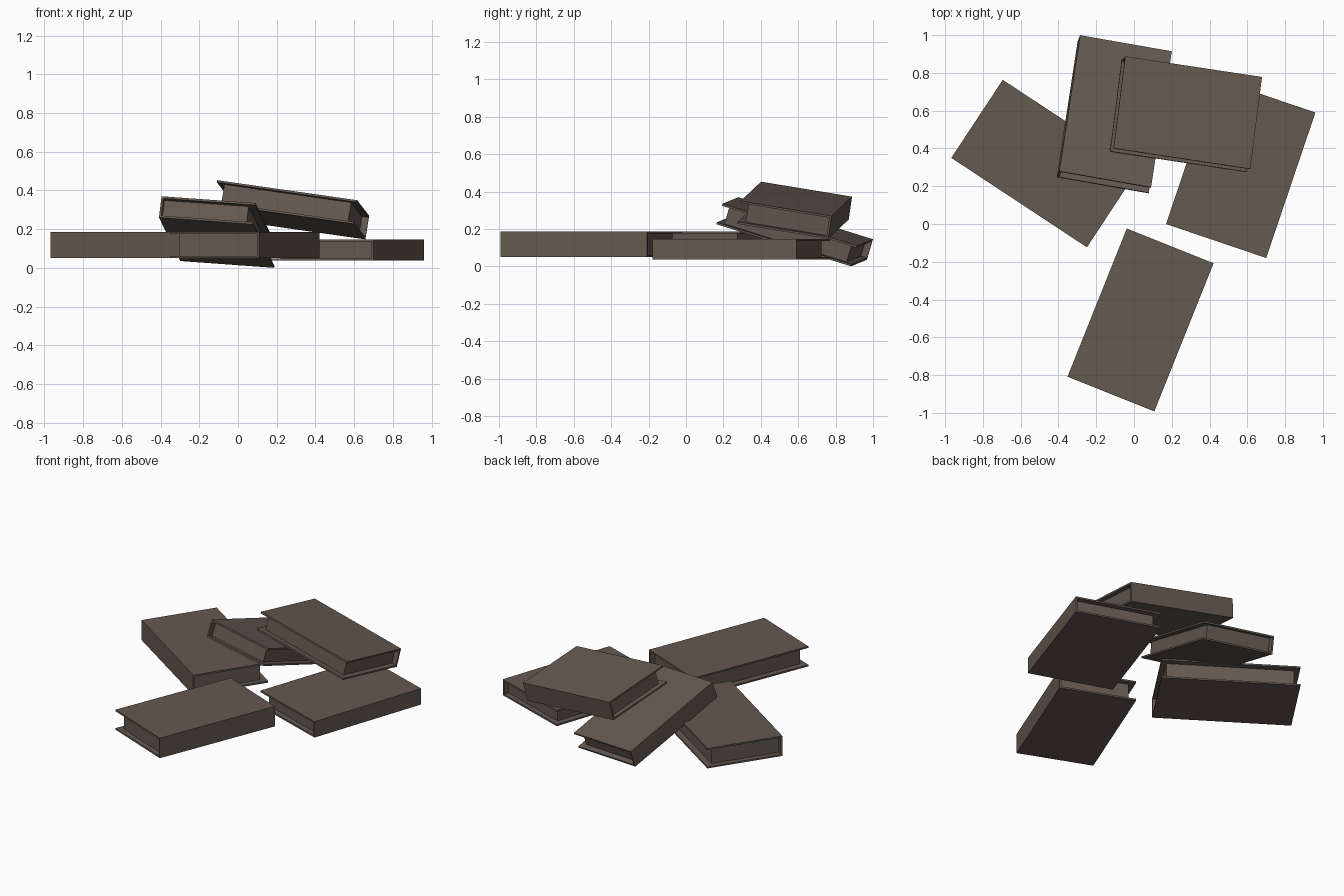
import bpy
import bmesh
from math import cos, sin, radians
from mathutils import Vector, Matrix

if "Cube" in bpy.data.objects:
    bpy.data.objects.remove(bpy.data.objects["Cube"])

brown = bpy.data.materials.new("book_brown")
brown.diffuse_color = (0.13, 0.10, 0.08, 1)
brown.use_nodes = True
brown.node_tree.nodes["Principled BSDF"].inputs["Base Color"].default_value = brown.diffuse_color


def extrude_profile(name, profile, depth, frame):
    """Closed XZ profile extruded along local Y, centred, placed by frame."""
    bm = bmesh.new()
    face = bm.faces.new([bm.verts.new((x, -depth / 2, z)) for x, z in profile])
    new = bmesh.ops.extrude_face_region(bm, geom=[face])["geom"]
    bmesh.ops.translate(bm, vec=(0, depth, 0),
                        verts=[v for v in new if isinstance(v, bmesh.types.BMVert)])
    bmesh.ops.recalc_face_normals(bm, faces=bm.faces)
    mesh = bpy.data.meshes.new(name)
    bm.to_mesh(mesh)
    bm.free()
    mesh.materials.append(brown)
    ob = bpy.data.objects.new(name, mesh)
    ob.matrix_world = frame
    bpy.context.collection.objects.link(ob)
    return ob


def book(name, centre, spine_dir, long_dir, width, length, thick,
         board=0.011, fore=0.04, tail=0.035):
    # local X points to the spine, Y runs along it
    x = Vector(spine_dir).normalized()
    z = x.cross(Vector(long_dir)).normalized()
    y = z.cross(x)
    frame = Matrix.Translation(centre) @ Matrix((x, y, z)).transposed().to_4x4()
    w, h = width / 2, thick / 2
    wi, hi = w - board, h - board
    # cover: two boards joined by the spine
    cover = [(-w, -h), (w, -h), (w, h), (-w, h),
             (-w, hi), (wi, hi), (wi, -hi), (-w, -hi)]
    extrude_profile(name + "_cover", cover, length, frame)
    # page block set back from the three open edges
    pages = [(-w + fore, -hi), (wi, -hi), (wi, hi), (-w + fore, hi)]
    extrude_profile(name + "_pages", pages, length - 2 * tail, frame)


def flat_book(name, centre, angle, *size):
    a = radians(angle)
    book(name, centre, (cos(a), sin(a), 0), (-sin(a), cos(a), 0), *size)


# books lying flat
flat_book("front_book", (0.035, -0.508, 0.118), -21.8, 0.495, 0.845, 0.136)
flat_book("left_book", (-0.472, 0.32, 0.118), 236.6, 0.495, 0.86, 0.136)
flat_book("right_book", (0.565, 0.295, 0.092), -18.7, 0.56, 0.813, 0.108)

# books leaning on the pile
book("tilted_book", (-0.104, 0.581, 0.185), (-0.485, 0.085, 0.035),
     (-0.11, -0.72, 0.225), 0.494, 0.762, 0.115)
book("top_book", (0.275, 0.581, 0.30), (0.062, 0.487, -0.08),
     (-0.725, 0.10, 0.105), 0.497, 0.739, 0.125)
